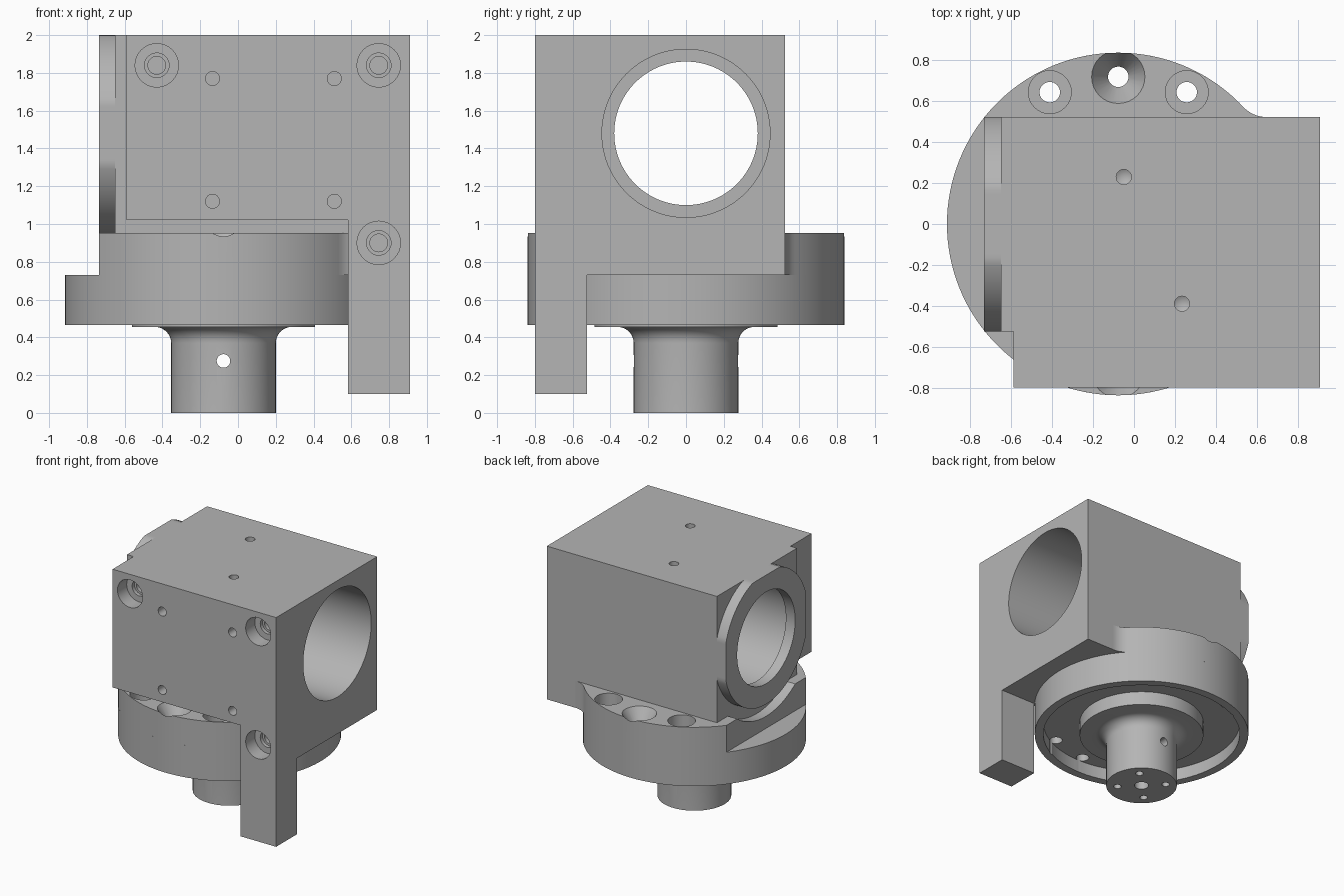
import bpy, bmesh
from math import cos, sin, pi, radians, atan2, hypot
from mathutils import Vector

if "Cube" in bpy.data.objects:
    bpy.data.objects.remove(bpy.data.objects["Cube"])

grey = bpy.data.materials.new("machined_grey")
grey.use_nodes = True
grey.diffuse_color = (0.46, 0.46, 0.46, 1)
grey.node_tree.nodes["Principled BSDF"].inputs["Base Color"].default_value = (0.46, 0.46, 0.46, 1)

CX = -0.077          # vertical axis of the round parts
R = 0.838            # flange radius
BORE_Z = 1.48        # height of the cross bore
BACK, FRONT = 0.523, -0.525
X, Y, Z = Vector((1, 0, 0)), Vector((0, 1, 0)), Vector((0, 0, 1))


def make(name, bm):
    bmesh.ops.remove_doubles(bm, verts=bm.verts[:], dist=1e-5)
    bmesh.ops.recalc_face_normals(bm, faces=bm.faces[:])
    mesh = bpy.data.meshes.new(name)
    bm.to_mesh(mesh)
    bm.free()
    mesh.materials.append(grey)
    ob = bpy.data.objects.new(name, mesh)
    bpy.context.scene.collection.objects.link(ob)
    return ob


def prism(name, pts, axis, lo, hi):
    """Extrude a flat outline along one axis."""
    place = {"x": lambda u, v, h: (h, u, v),
             "y": lambda u, v, h: (u, h, v),
             "z": lambda u, v, h: (u, v, h)}[axis]
    bm = bmesh.new()
    a, b = ([bm.verts.new(place(u, v, h)) for u, v in pts] for h in (lo, hi))
    bm.faces.new(a)
    bm.faces.new(b)
    for i in range(len(pts)):
        j = (i + 1) % len(pts)
        bm.faces.new((a[i], a[j], b[j], b[i]))
    return make(name, bm)


def lathe(bm, profile, origin, axis=Z, n=32):
    """Revolve (radius, distance) points around an axis."""
    rot = Z.rotation_difference(axis)
    rings = []
    for r, h in profile:
        if r == 0:
            rings.append([bm.verts.new(Vector(origin) + rot @ Vector((0, 0, h)))])
        else:
            rings.append([bm.verts.new(Vector(origin) + rot @ Vector(
                (r * cos(2 * pi * k / n), r * sin(2 * pi * k / n), h))) for k in range(n)])
    for a, b in zip(rings, rings[1:]):
        for k in range(n):
            quad = [a[k % len(a)], a[(k + 1) % len(a)], b[(k + 1) % len(b)], b[k % len(b)]]
            bm.faces.new(list(dict.fromkeys(quad)))


def rod(r, lo, hi):
    return [(0, lo), (r, lo), (r, hi), (0, hi)]


def cut(ob, drills):
    """Subtract a list of (profile, origin, axis, sides) drills."""
    bm = bmesh.new()
    for profile, origin, axis, n in drills:
        lathe(bm, profile, origin, axis, n)
    cutter = make("cutter", bm)
    cutter.hide_render = True
    mod = ob.modifiers.new("cut", "BOOLEAN")
    mod.operation, mod.solver, mod.object = "DIFFERENCE", "EXACT", cutter
    bpy.context.view_layer.objects.active = ob
    bpy.ops.object.modifier_apply(modifier=mod.name)
    bpy.data.objects.remove(cutter)


def rect(u0, u1, v0, v1):
    return [(u0, v0), (u1, v0), (u1, v1), (u0, v1)]


# Main block with cross bore and two drilled holes on top
block = prism("main_block", rect(-0.65, 0.91, 0.73, 2), "y", FRONT, BACK)
cut(block, [(rod(0.445, -1, 1), (0, 0, BORE_Z), X, 96)])
drill_tip = [(0, 0.1), (0.037, 0.08), (0.037, -0.05), (0, -0.05)]
cut(block, [(drill_tip, (x, y, 2), -Z, 24) for x, y in ((-0.05, 0.23), (0.235, -0.39))])

# Front plate with a leg, counterbored screws and small holes
plate = prism("front_plate", [(-0.59, 1.02), (0.583, 1.02), (0.583, 0.1), (0.91, 0.1),
                              (0.91, 2), (-0.59, 2)], "y", -0.8, FRONT)
counterbore = [(0, -0.05), (0.115, -0.05), (0.115, 0.12), (0.065, 0.12),
               (0.065, 0.15), (0.047, 0.15), (0.047, 0.26), (0, 0.26)]
cut(plate, [(counterbore, (x, -0.8, z), Y, 32)
            for x, z in ((-0.43, 1.84), (0.745, 1.84), (0.745, 0.9))])
cut(plate, [(rod(0.037, -0.05, 0.15), (x, -0.8, z), Y, 24)
            for x in (-0.135, 0.51) for z in (1.12, 1.77)])

# Flat-sided boss with the narrow bore lip
outline = []
for k in range(144):
    t = 2 * pi * k / 144
    outline.append((max(FRONT, min(BACK, 0.55 * cos(t))), min(2, BORE_Z + 0.55 * sin(t))))
boss = prism("bore_boss", outline, "x", -0.735, -0.65)
cut(boss, [(rod(0.38, -1, 1), (0, 0, BORE_Z), X, 96)])

# Upper flange, blended into the block by fillets and cut flat on one side
fx, fr = 0.65, 0.159
fy = BACK + fr
tangent = atan2(fy, fx - CX)
half = []
for k in range(9):
    t = -pi / 2 + (tangent - pi / 2) * k / 8
    half.append((fx + fr * cos(t), fy + fr * sin(t)))
side = -0.735
stop = pi - atan2((R ** 2 - (side - CX) ** 2) ** 0.5, CX - side)
for k in range(41):
    t = tangent + (stop - tangent) * k / 40
    half.append((CX + R * cos(t), R * sin(t)))
flange = prism("upper_flange", half + [(x, -y) for x, y in reversed(half)], "z", 0.73, 0.953)
cut(flange, [(rod(0.65, -1, -0.65), (0, 0, BORE_Z), X, 96)])

# Round flange with recessed underside, hub and hollow shaft
fillet = [(0.362 - 0.085 * cos(t), 0.37 + 0.085 * sin(t))
          for t in (pi / 2 * k / 8 for k in range(9))]
profile = ([(0, 0.5), (0.055, 0.5), (0.055, 0), (0.277, 0)] + fillet +
           [(0.485, 0.455), (0.485, 0.57), (0.77, 0.57), (0.77, 0.465),
            (R, 0.465), (R, 0.73), (0, 0.73)])
bm = bmesh.new()
lathe(bm, profile, (CX, 0, 0), Z, 128)
rotor = make("round_flange_and_shaft", bm)
cut(rotor, [(rod(0.036, -0.5, 0.5), (CX, 0, 0.275), Y, 24)])
ring = [pi / 4 + k * pi / 2 for k in range(4)]
cut(rotor, [(rod(0.03, -0.05, 0.12), (CX + 0.19 * cos(t), 0.19 * sin(t), 0), Z, 24) for t in ring])

# Screw pockets through both flange layers, front and back
pocket = [(0, 0.4), (0.05, 0.4), (0.05, 0.84), (0.105, 0.84), (0.105, 1), (0, 1)]
sink = [(0, 0.4), (0.05, 0.4), (0.05, 0.83), (0.135, 0.96), (0.135, 1), (0, 1)]
drills = []
for s in (1, -1):
    drills += [(pocket, (CX + dx, s * 0.645, 0), Z, 32) for dx in (-0.335, 0.335)]
    drills.append((sink, (CX, s * 0.72, 0), Z, 32))
cut(flange, drills)
cut(rotor, drills)

# Smooth the round faces and keep the edges sharp
bpy.ops.object.select_all(action="DESELECT")
for ob in (block, plate, boss, flange, rotor):
    ob.select_set(True)
bpy.context.view_layer.objects.active = block
bpy.ops.object.shade_smooth_by_angle(angle=radians(30))
